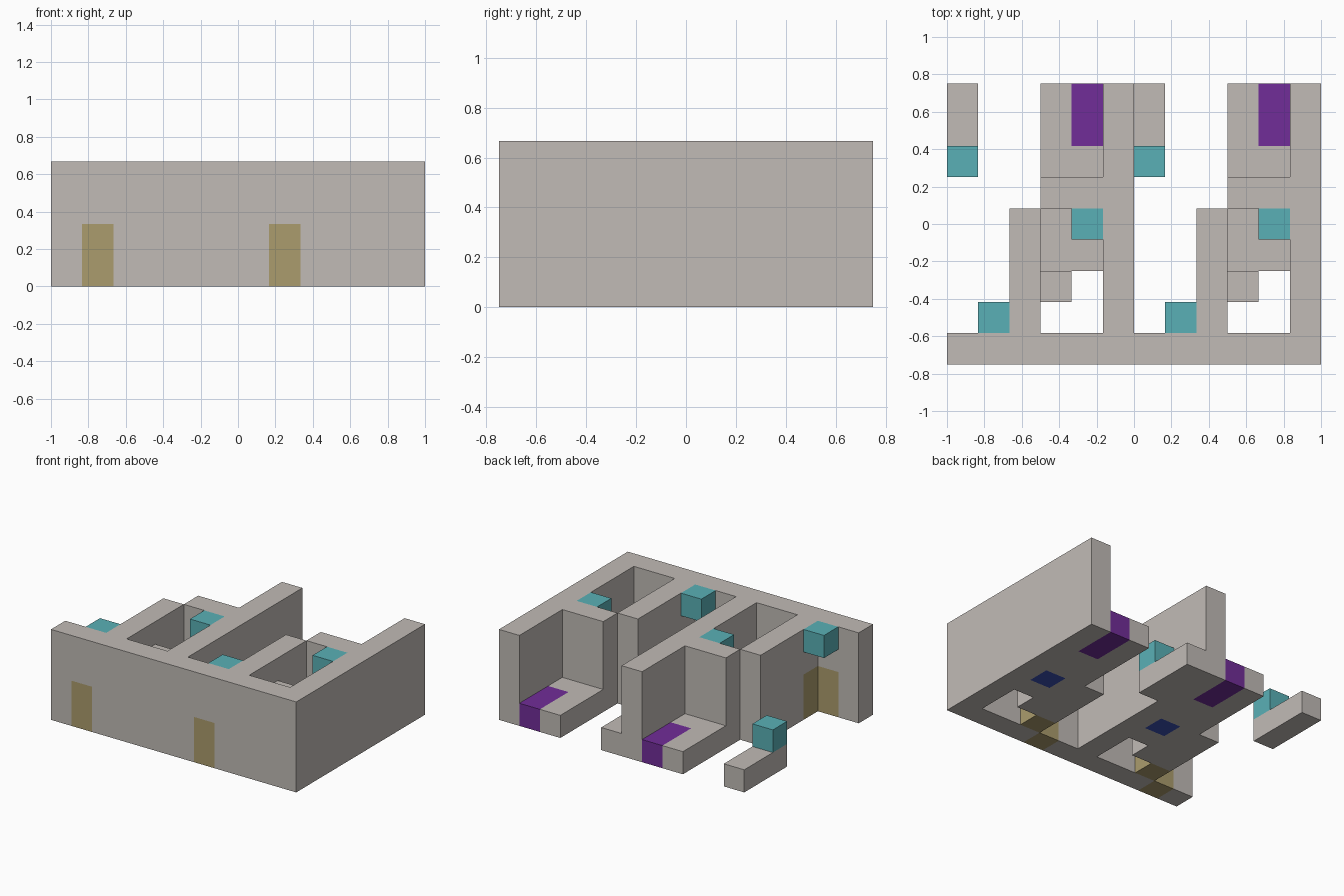
import bpy
import bmesh
import math

cube = bpy.data.objects.get("Cube")
if cube:
    bpy.data.objects.remove(cube, do_unlink=True)

U = 1 / 6                      # edge of one building block
COLS, ROWS = 12, 9             # footprint in blocks
HOUSE = 6                      # width of one house in blocks


def material(name, r, g, b):
    linear = [((c / 255 + 0.055) / 1.055) ** 2.4 for c in (r, g, b)] + [1]
    m = bpy.data.materials.new(name)
    m.use_nodes = True
    m.diffuse_color = linear
    m.node_tree.nodes["Principled BSDF"].inputs["Base Color"].default_value = linear
    return m


stone = material("stone grey", 193, 187, 182)
wood = material("door tan", 171, 156, 109)
purple = material("bed purple", 113, 45, 152)
blue = material("floor blue", 58, 80, 180)
teal = material("lamp teal", 90, 176, 182)


def fill(cells, x, y, z, colour=0):
    """Fill a block range; each range is (first, end)."""
    for i in range(*x):
        for j in range(*y):
            for k in range(*z):
                cells[i, j, k] = colour


def build(name, cells, materials):
    """Make the outer skin of the filled blocks and merge flat areas."""
    bm = bmesh.new()
    verts = {}

    def vert(p):
        if p not in verts:
            verts[p] = bm.verts.new(((p[0] - COLS / 2) * U, (p[1] - ROWS / 2) * U, p[2] * U))
        return verts[p]

    for cell, colour in cells.items():
        for axis in range(3):
            for side in (0, 1):
                near = list(cell)
                near[axis] += 2 * side - 1
                if tuple(near) in cells:
                    continue
                ring = []
                for a, b in ((0, 0), (1, 0), (1, 1), (0, 1)):
                    p = list(cell)
                    p[axis] += side
                    p[(axis + 1) % 3] += a
                    p[(axis + 2) % 3] += b
                    ring.append(vert(tuple(p)))
                face = bm.faces.new(ring if side else ring[::-1])
                face.material_index = colour
    bmesh.ops.dissolve_limit(bm, angle_limit=math.radians(1), verts=bm.verts[:],
                             edges=bm.edges[:], delimit={'MATERIAL'})
    bmesh.ops.triangulate(bm, faces=[f for f in bm.faces if len(f.verts) > 4])
    mesh = bpy.data.meshes.new(name)
    bm.to_mesh(mesh)
    bm.free()
    for m in materials:
        mesh.materials.append(m)
    obj = bpy.data.objects.new(name, mesh)
    bpy.context.collection.objects.link(obj)


shell = {}
for side, x in (("right", 0), ("left", HOUSE)):
    # Full-height walls
    fill(shell, (x, x + 6), (0, 1), (0, 4))
    fill(shell, (x + 5, x + 6), (0, 9), (0, 4))
    fill(shell, (x + 2, x + 3), (1, 5), (0, 4))
    fill(shell, (x + 3, x + 5), (5, 6), (0, 4))
    # Hall floor with its blue block, and the tall cupboard
    fill(shell, (x + 3, x + 5), (3, 5), (0, 1))
    fill(shell, (x + 4, x + 5), (4, 5), (0, 1), 3)
    fill(shell, (x + 3, x + 4), (2, 3), (0, 3))
    # Back room floor with the purple bed
    fill(shell, (x + 3, x + 5), (6, 9), (0, 1))
    fill(shell, (x + 4, x + 5), (7, 9), (0, 1), 2)
    # Front and inner doors
    fill(shell, (x + 1, x + 2), (0, 1), (0, 2), 1)
    fill(shell, (x + 2, x + 3), (1, 2), (0, 2), 1)
    # Low garden wall
    fill(shell, (x, x + 1), (6, 9), (0, 1))
    # Lamps
    for part, i, j, k in (("entry_lamp", 1, 1, 3), ("hall_lamp", 4, 4, 3),
                          ("garden_lamp", 0, 6, 1)):
        build(f"{side}_{part}", {(x + i, j, k): 0}, [teal])

build("house_walls_and_floors", shell, [stone, wood, purple, blue])
